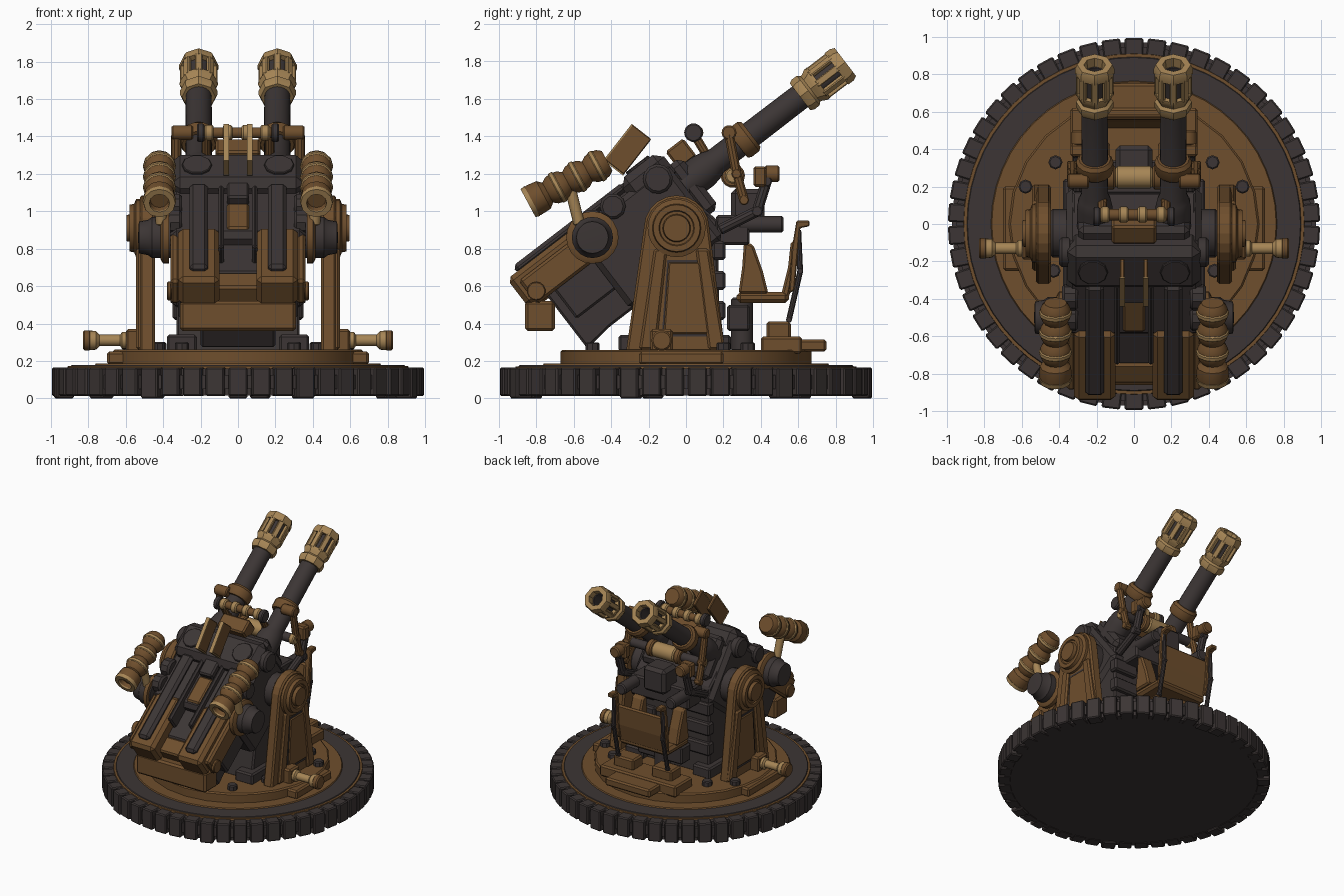
import bpy, bmesh, math
from mathutils import Matrix, Vector

if "Cube" in bpy.data.objects:
    bpy.data.objects.remove(bpy.data.objects["Cube"], do_unlink=True)


def material(name, rgb):
    m = bpy.data.materials.new(name)
    m.use_nodes = True
    m.diffuse_color = (*rgb, 1)
    b = m.node_tree.nodes["Principled BSDF"]
    b.inputs["Base Color"].default_value = (*rgb, 1)
    b.inputs["Roughness"].default_value = 0.8
    return m


BROWN = material("bronze brown", (.158, .077, .026))
DARK = material("dark iron", (.045, .036, .035))
GOLD = material("worn brass", (.38, .235, .092))
WORLD = Matrix()
# Tilted frame of the gun: local y runs along the barrels, origin on the trunnion
GUN = Matrix.Translation((0, -.05, .91)) @ Matrix.Rotation(math.radians(37.5), 4, 'X')


def finish(name, bm, mat, frame, mirror, bevel, smooth=False):
    bm.transform(frame)
    bmesh.ops.recalc_face_normals(bm, faces=bm.faces)
    me = bpy.data.meshes.new(name)
    bm.to_mesh(me)
    bm.free()
    me.materials.append(mat)
    ob = bpy.data.objects.new(name, me)
    bpy.context.collection.objects.link(ob)
    if mirror:
        ob.modifiers.new("Mirror", 'MIRROR')
    if bevel:
        b = ob.modifiers.new("Bevel", 'BEVEL')
        b.width, b.segments, b.limit_method = bevel, 1, 'ANGLE'
    if smooth:
        bpy.ops.object.select_all(action='DESELECT')
        ob.select_set(True)
        bpy.context.view_layer.objects.active = ob
        bpy.ops.object.shade_smooth_by_angle(angle=math.radians(35))
    return ob


def prism(name, mat, pts, x0, x1, frame=WORLD, mirror=False, bevel=.012):
    """Side profile of (y, z) points, extruded from x0 to x1."""
    bm = bmesh.new()
    f = bm.faces.new([bm.verts.new((x0, y, z)) for y, z in pts])
    ext = bmesh.ops.extrude_face_region(bm, geom=[f])
    bmesh.ops.translate(bm, vec=(x1 - x0, 0, 0),
                        verts=[v for v in ext["geom"] if isinstance(v, bmesh.types.BMVert)])
    return finish(name, bm, mat, frame, mirror, bevel)


def box(name, mat, x, y, z, frame=WORLD, mirror=False, bevel=.012):
    pts = [(y[0], z[0]), (y[1], z[0]), (y[1], z[1]), (y[0], z[1])]
    return prism(name, mat, pts, x[0], x[1], frame, mirror, bevel)


def along(p, q):
    p, q = Vector(p), Vector(q)
    return Matrix.Translation(p) @ (q - p).to_track_quat('Z', 'Y').to_matrix().to_4x4()


def lathe(name, mat, prof, p, q, frame=WORLD, mirror=False, segs=20):
    """Profile of (radius, height) turned about the line from p towards q."""
    bm = bmesh.new()
    vs = [bm.verts.new((r, 0, h)) for r, h in prof]
    es = [bm.edges.new(e) for e in zip(vs, vs[1:])]
    bmesh.ops.spin(bm, geom=vs + es, axis=(0, 0, 1), cent=(0, 0, 0),
                   angle=math.tau, steps=segs, use_duplicate=False)
    bmesh.ops.remove_doubles(bm, verts=bm.verts, dist=.0004)
    return finish(name, bm, mat, frame @ along(p, q), mirror, 0, True)


def rod(name, mat, p, q, r, frame=WORLD, mirror=False, segs=14):
    n = (Vector(q) - Vector(p)).length
    c = min(r, n) * .2
    prof = [(0, 0), (r - c, 0), (r, c), (r, n - c), (r - c, n), (0, n)]
    return lathe(name, mat, prof, p, q, frame, mirror, segs)


def pipe(name, mat, pts, r, frame=WORLD, mirror=False):
    for p, q in zip(pts, pts[1:]):
        rod(name, mat, p, q, r, frame, mirror, 10)
        rod(name + "_joint", mat, Vector(q) - Vector((r, 0, 0)), Vector(q) + Vector((r, 0, 0)),
            r, frame, mirror, 10)


UP = (0, 0, 1)
# Base: drum, rim, dark band, deck and turntable
lathe("base_drum", DARK, [(0, .015), (.95, .015), (.95, .16), (0, .16)], (0, 0, 0), UP, segs=56)
lathe("base_rim", BROWN, [(0, .15), (.915, .15), (.91, .172), (0, .172)], (0, 0, 0), UP, segs=56)
lathe("base_band", DARK, [(0, .17), (.895, .17), (.89, .178), (0, .178)], (0, 0, 0), UP, segs=56)
lathe("base_deck", BROWN, [(0, .17), (.77, .17), (.76, .186), (0, .186)], (0, 0, 0), UP, segs=48)
lathe("turntable", BROWN, [(0, .18), (.67, .18), (.67, .25), (.66, .26), (0, .26)], (0, 0, 0), UP, segs=24)
box("turntable_lug", BROWN, (.6, .7), (-.25, .2), (.18, .25), mirror=True)

# Tread blocks round the rim, with a small link in every gap
COUNT = 50
for i in range(COUNT):
    turn = Matrix.Rotation(math.tau * i / COUNT, 4, 'Z')
    step = Matrix.Rotation(math.tau * (i + .5) / COUNT, 4, 'Z')
    box("tread_block", DARK, (-.05, .05), (.9, .994), (0 if i % 7 == 0 else .012, .166), turn, bevel=.008)
    box("tread_link", DARK, (-.04, .04), (.9, .972), (.05, .125), step, bevel=0)

# Turntable bolts and side pins
for x, y in ((.42, .33), (.58, .2), (.43, -.25), (.3, -.5)):
    rod("deck_bolt", DARK, (x, y, .25), (x, y, .3), .038, mirror=True, segs=8)
lathe("side_pin", GOLD, [(0, 0), (.045, 0), (.045, .05), (.03, .06), (.03, .17), (.05, .19),
                         (.052, .22), (0, .22)], (.57, -.13, .31), (1, -.13, .31), mirror=True)
rod("side_pin_cap", BROWN, (.785, -.13, .31), (.83, -.13, .31), .055, mirror=True)
box("pin_mount", BROWN, (.5, .6), (-.19, -.07), (.25, .37), mirror=True)

# Pedestal between the brackets
prism("pedestal", DARK, [(-.3, .25), (.18, .25), (.17, .95), (0, 1.1), (-.2, .8)], -.33, .33)
box("pedestal_foot", DARK, (.22, .38), (-.36, .24), (.25, .34), mirror=True)
for z in (.42, .58, .74):
    box("pedestal_rib", DARK, (.14, .35), (.14, .21), (z, z + .1), mirror=True)

# Trunnion brackets with arched tops


def arch(lo, hi, zb, r, n=10):
    top = [(-.05 + r * math.cos(math.pi * k / n), .91 + r * math.sin(math.pi * k / n)) for k in range(n + 1)]
    return [(lo, zb), (hi, zb)] + top


prism("bracket", BROWN, arch(-.32, .21, .25, .175), .445, .525, mirror=True)
prism("bracket_panel_edge", DARK, [(-.13, .33), (.15, .33), (.1, .74), (-.1, .74)], .523, .531, mirror=True, bevel=0)
prism("bracket_panel", BROWN, [(-.12, .345), (.14, .345), (.093, .728), (-.093, .728)], .523, .538, mirror=True)
for y in (-.2, .17):
    prism("bracket_strut", BROWN, [(y - .05, .26), (y + .04, .26), (y * .6 + .02, .8), (y * .6 - .05, .8)],
          .5, .545, mirror=True)
lathe("trunnion_cap", BROWN, [(0, 0), (.155, 0), (.155, .035), (.13, .045), (.125, .07), (.095, .07),
                              (.09, .06), (.075, .06), (.07, .085), (0, .085)],
      (.51, -.05, .91), (1, -.05, .91), mirror=True, segs=24)
rod("trunnion_axle", DARK, (.3, -.05, .91), (.46, -.05, .91), .13, mirror=True)

# Receiver
box("receiver", DARK, (-.36, .36), (-.46, .17), (-.2, .31), GUN, bevel=.03)
box("receiver_top", DARK, (-.355, .355), (-.1, .18), (.2, .388), GUN, bevel=.045)
box("receiver_front", DARK, (-.3, .3), (.15, .25), (-.05, .29), GUN, bevel=.03)
rod("receiver_disc", DARK, (.22, .04, .38), (.22, .04, .402), .08, GUN, True, 10)
rod("receiver_knob", DARK, (.33, .08, .27), (.4, .08, .27), .08, GUN, True, 12)
for y in (-.34, -.2):
    rod("receiver_roll", DARK, (.3, y, .3), (.385, y, .3), .07, GUN, True, 10)
box("centre_hatch", DARK, (-.06, .06), (-.2, -.06), (.3, .365), GUN)
box("centre_plate", BROWN, (-.06, .06), (-.42, -.2), (.3, .325), GUN)
box("centre_rail", DARK, (.075, .105), (-.62, -.08), (.2, .355), GUN, True)
# Breech arms with dark rails on top
box("breech_arm", BROWN, (.1, .32), (-.885, -.42), (.15, .335), GUN, True, .025)
box("breech_side", BROWN, (.31, .362), (-.84, -.3), (.13, .29), GUN, True, .015)
box("breech_rail", DARK, (.16, .26), (-.82, -.08), (.32, .372), GUN, True, .02)
rod("breech_bolt", BROWN, (.355, -.8, .19), (.38, -.8, .19), .05, GUN, True)
box("breech_bridge", DARK, (-.12, .12), (-.7, -.4), (.08, .24), GUN)
box("breech_block", BROWN, (-.12, .12), (-.83, -.7), (.12, .24), GUN)
box("breech_tray", BROWN, (-.31, .31), (-.86, -.7), (.36, .52), bevel=.015)
prism("counterweight", DARK, [(-.77, .14), (-.77, -.22), (-.6, -.2), (-.43, -.2), (-.43, .16)], -.2, .2, GUN)
box("counterweight_side", DARK, (.18, .32), (-.72, -.42), (-.06, .16), GUN, True)

# Side wheels and ribbed canisters
lathe("wheel", DARK, [(0, 0), (.11, 0), (.11, .1), (.095, .12), (.085, .17), (0, .175)],
      (.36, -.5, .86), (1, -.5, .86), mirror=True)
lathe("wheel_ring", BROWN, [(.09, 0), (.14, 0), (.14, .03), (.115, .045), (.09, .045)],
      (.37, -.5, .86), (1, -.5, .86), mirror=True)
rod("canister_post", GOLD, (.41, -.57, .93), (.42, -.62, 1.13), .03, mirror=True)
LOW, HIGH = Vector((.42, -.84, 1.045)), Vector((.42, -.43, 1.265))
AXIS = (HIGH - LOW).normalized()
ribs = [(0, .04), (.05, .04), (.055, 0), (.08, 0), (.088, .03), (.083, .09), (.06, .115)]
for k in range(3):
    h = .115 + k * .12
    ribs += [(.06, h), (.078, h + .025), (.084, h + .06), (.078, h + .095), (.06, h + .12)]
lathe("canister", BROWN, ribs + [(.05, .475), (0, .475)], LOW, HIGH, mirror=True, segs=12)
for k in range(3):
    p = LOW + AXIS * (.16 + k * .12)
    rod("canister_band", GOLD, p, p + AXIS * .03, .088, mirror=True, segs=12)
lathe("canister_rim", GOLD, [(.054, 0), (.085, 0), (.09, .025), (.054, .025), (.054, 0)],
      LOW - AXIS * .004, HIGH, mirror=True, segs=12)

# Sight plates
SIGHT = Matrix.Translation((0, -.31, 1.33)) @ Matrix.Rotation(math.radians(52), 4, 'X')
box("sight_plate", BROWN, (.05, .075), (-.12, .12), (-.065, .065), SIGHT, True, .005)
box("sight_plate_edge", GOLD, (.048, .077), (-.12, .12), (.06, .068), SIGHT, True, 0)
box("sight_plate_back", GOLD, (.048, .077), (-.126, -.118), (-.065, .068), SIGHT, True, 0)

# Barrels with collars and slotted muzzles
B = .155
lathe("barrel", DARK, [(0, 0), (.095, 0), (.095, .2), (.085, .25), (.072, .28), (.068, 1.1), (.045, 1.1),
                       (.04, .95), (0, .95)], (.21, .1, B), (.21, 1, B), GUN, True)
lathe("barrel_collar", BROWN, [(.065, 0), (.09, 0), (.1, .02), (.1, .07), (.085, .09), (.065, .09)],
      (.21, .53, B), (.21, 1, B), GUN, True, 14)
lathe("muzzle_collar", GOLD, [(.06, 0), (.09, 0), (.1, .02), (.1, .055), (.085, .07), (.09, .085),
                              (.102, .105), (.102, .125), (.06, .125)], (.21, .95, B), (.21, 2, B), GUN, True, 8)
lathe("muzzle_ring", GOLD, [(.055, 0), (.105, 0), (.105, .035), (.094, .06), (.058, .06), (.055, 0)],
      (.21, 1.195, B), (.21, 2, B), GUN, True, 8)
for k in range(8):
    spin = GUN @ Matrix.Translation((.21, 0, B)) @ Matrix.Rotation(math.tau * k / 8, 4, 'Y')
    box("muzzle_bar", GOLD, (-.02, .02), (1.06, 1.21), (.072, .1), spin, True, .005)

# Cross bars over and under the barrels
box("bar_mount", BROWN, (-.12, .12), (.2, .32), (.24, .36), GUN)
rod("front_bar", BROWN, (-.2, .05, 1.42), (.2, .05, 1.42), .03)
for x in (-.18, -.08, .02, .12):
    rod("front_bar_bead", GOLD, (x, .05, 1.42), (x + .05, .05, 1.42), .043)
rod("front_bar_end", DARK, (.18, .04, 1.42), (.22, .04, 1.42), .05, mirror=True)
pipe("front_bar_arm", BROWN, [(.17, .05, 1.4), (.17, .11, 1.3), (.17, .07, 1.1)], .025, mirror=True)
rod("side_knob", BROWN, (.24, .23, 1.42), (.355, .23, 1.42), .04, mirror=True)
pipe("side_arm", BROWN, [(.33, .23, 1.41), (.33, .27, 1.2), (.33, .31, 1.06)], .027, mirror=True)
rod("under_bar", DARK, (-.34, .25, 1.19), (.34, .25, 1.19), .035)
rod("under_bar_grip", GOLD, (-.1, .25, 1.19), (.1, .25, 1.19), .06)
rod("under_bar_collar", BROWN, (.1, .25, 1.19), (.15, .25, 1.19), .065, mirror=True)
rod("under_bar_end", GOLD, (.3, .25, 1.19), (.345, .25, 1.19), .042, mirror=True)

# Gunner's controls
pipe("control_stem", DARK, [(.3, .18, .9), (.3, .38, 1.0), (.3, .43, 1.16)], .03, mirror=True)
box("eyepiece", BROWN, (.24, .34), (.36, .43), (1.13, 1.24), mirror=True)
rod("eyepiece_cup", BROWN, (.29, .42, 1.2), (.29, .5, 1.2), .045, mirror=True)
rod("control_grip", DARK, (.22, .28, .93), (.22, .52, .93), .045, mirror=True)
box("control_box", DARK, (-.26, .26), (.16, .34), (.82, .98))
box("control_mechanism", DARK, (-.1, .1), (.24, .42), (.92, 1.12), bevel=.025)

# Seat with hull, low curved back, levers and foot plates
rod("seat_post", DARK, (0, .3, .25), (0, .3, .54), .06)
box("seat_support", DARK, (-.2, .2), (.22, .34), (.36, .5))
box("seat_pan", BROWN, (-.22, .22), (.27, .55), (.51, .57), bevel=.02)
prism("seat_hull", BROWN, [(.28, .56), (.44, .56), (.41, .68), (.36, .82), (.31, .84), (.3, .7)], .13, .23, mirror=True)
prism("seat_back", BROWN, [(.5, .52), (.55, .54), (.58, .68), (.59, .84), (.56, .84), (.545, .7)], -.21, .21)
prism("seat_lever", BROWN, [(.55, .56), (.58, .58), (.61, .91), (.66, .92), (.66, .95), (.59, .95), (.565, .8)],
      .19, .24, mirror=True, bevel=.006)
pipe("seat_brace", DARK, [(.22, .6, .9), (.22, .61, .68), (.22, .55, .42)], .016, mirror=True)
box("foot_deck", BROWN, (-.34, .34), (.4, .62), (.24, .33))
box("foot_step", BROWN, (-.2, .2), (.58, .75), (.25, .315))
box("foot_pedal", BROWN, (.08, .26), (.43, .56), (.32, .41), mirror=True)
